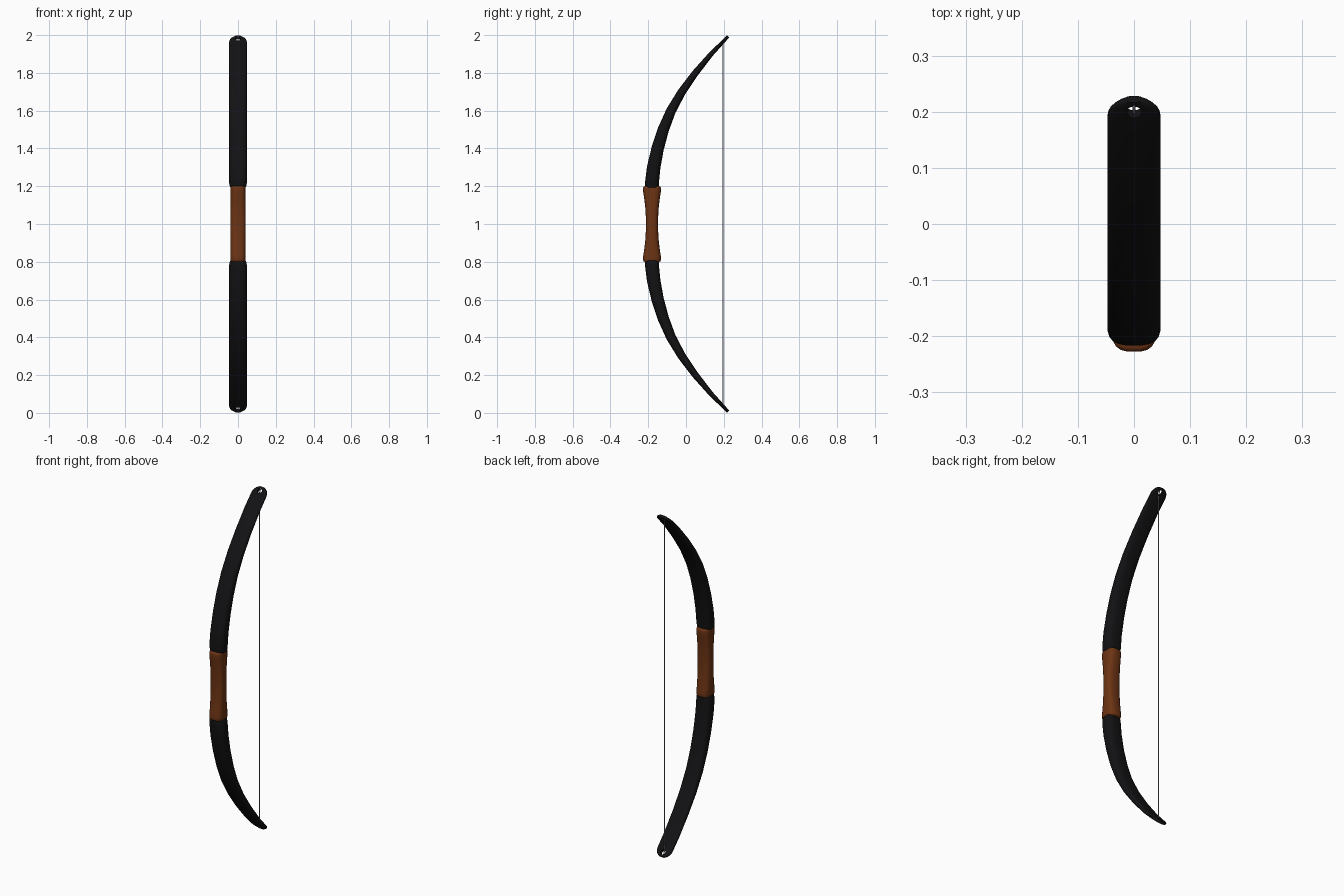
import bpy, bmesh, math
from mathutils import Vector

if "Cube" in bpy.data.objects:
    bpy.data.objects.remove(bpy.data.objects["Cube"])


def material(name, rgb):
    m = bpy.data.materials.new(name)
    m.diffuse_color = (*rgb, 1)
    m.use_nodes = True
    m.node_tree.nodes["Principled BSDF"].inputs["Base Color"].default_value = m.diffuse_color
    return m


BLACK = material("black lacquer", (0.006, 0.006, 0.007))
BROWN = material("brown leather", (0.15, 0.034, 0.007))
GREY = material("grey cord", (0.25, 0.25, 0.27))


def section(center, normal, hx, hn, n=20, power=2.9):
    """Rounded-rectangle ring, hx wide in x and hn thick along normal."""
    ring = []
    for i in range(n):
        a = 2 * math.pi * (i + 0.5) / n
        c, s = math.cos(a), math.sin(a)
        px = math.copysign(abs(c) ** (2 / power), c) * hx
        pn = math.copysign(abs(s) ** (2 / power), s) * hn
        ring.append(center + Vector((px, 0, 0)) + normal * pn)
    return ring


def loft(name, rings, mat):
    bm = bmesh.new()
    vs = [[bm.verts.new(p) for p in r] for r in rings]
    n = len(vs[0])
    for a, b in zip(vs, vs[1:]):
        for i in range(n):
            j = (i + 1) % n
            bm.faces.new((a[i], a[j], b[j], b[i]))
    bm.faces.new(vs[0][::-1])
    bm.faces.new(vs[-1])
    bmesh.ops.recalc_face_normals(bm, faces=bm.faces)
    me = bpy.data.meshes.new(name)
    bm.to_mesh(me)
    bm.free()
    me.materials.append(mat)
    ob = bpy.data.objects.new(name, me)
    bpy.context.collection.objects.link(ob)
    return ob


def activate(ob):
    bpy.ops.object.select_all(action='DESELECT')
    ob.select_set(True)
    bpy.context.view_layer.objects.active = ob


def smooth(ob, angle=40):
    activate(ob)
    bpy.ops.object.shade_smooth_by_angle(angle=math.radians(angle))


# limb stations: distance from the middle, y, half width, half thickness
STATIONS = [(.19, -.18, .039, .033), (.2, -.18, .044, .036), (.22, -.18, .0475, .037),
            (.3, -.171, .0475, .036), (.4, -.15, .0475, .033), (.5, -.12, .0475, .030),
            (.6, -.079, .0475, .026), (.7, -.022, .0475, .022), (.8, .05, .0475, .018),
            (.9, .133, .0475, .013)]
END = (.994, .224)
TIP = 0.045  # length of the rounded end


def limb(name, side):
    st = list(STATIONS)
    d0, y0 = st[-1][:2]
    length = math.hypot(END[0] - d0, END[1] - y0)
    for t in (TIP, .033, .022, .013, .006, .002):
        f = 1 - t / length
        w = math.sqrt(1 - ((TIP - t) / TIP) ** 2)
        st.append((d0 + (END[0] - d0) * f, y0 + (END[1] - y0) * f, .0475 * w, .013 - .005 * f))
    rings = []
    for i, (d, y, hx, hn) in enumerate(st):
        a, b = st[max(i - 1, 0)], st[min(i + 1, len(st) - 1)]
        tan = Vector((0, b[1] - a[1], side * (b[0] - a[0]))).normalized()
        nor = Vector((0, tan.z, -tan.y))
        rings.append(section(Vector((0, y, 1 + side * d)), nor, hx, hn))
    ob = loft(name, rings, BLACK)
    # string hole drilled through the tip
    bpy.ops.mesh.primitive_cylinder_add(vertices=20, radius=.014, depth=.1,
                                        location=(0, .2055, 1 + side * .975))
    cutter = bpy.context.object
    cutter.hide_render = True
    cutter.rotation_mode = 'QUATERNION'
    cutter.rotation_quaternion = nor.to_track_quat('Z', 'Y')
    bpy.context.view_layer.update()
    mod = ob.modifiers.new("hole", 'BOOLEAN')
    mod.operation = 'DIFFERENCE'
    mod.solver = 'EXACT'
    mod.object = cutter
    activate(ob)
    bpy.ops.object.modifier_apply(modifier="hole")
    bpy.data.objects.remove(cutter, do_unlink=True)
    smooth(ob)


limb("upper_limb", 1)
limb("lower_limb", -1)

# waisted grip
half = [(.05, .041, .0335), (.1, .041, .037), (.15, .041, .044), (.175, .041, .048),
        (.19, .041, .048), (.197, .039, .046), (.2, .035, .041)]
grip = [(-d, a, b) for d, a, b in half[::-1]] + [(0, .041, .032)] + half
smooth(loft("grip", [section(Vector((0, -.18, 1 + d)), Vector((0, 1, 0)), a, b)
                     for d, a, b in grip], BROWN), 50)

# string, threaded through both holes
path = [(.197, .955), (.201, .974), (.207, .988), (.217, .995)]
full = [(y, -d) for y, d in path[::-1]] + path
rings = [section(Vector((0, y, 1 + d)), Vector((0, 1, 0)), .0028, .0028, 8, 2) for y, d in full]
smooth(loft("bow_string", rings, GREY), 60)
